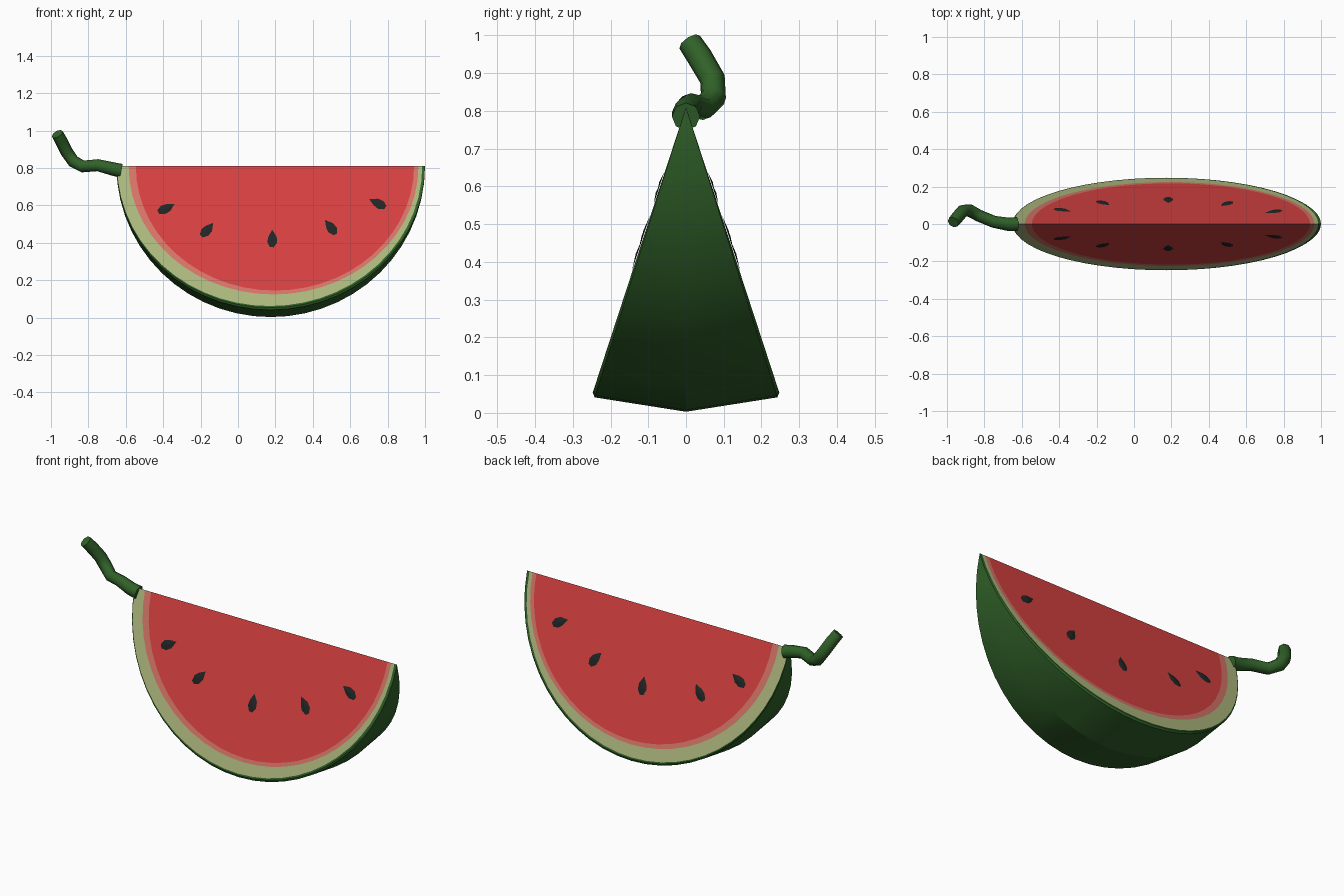
import bpy, bmesh, math
from mathutils import Vector

if "Cube" in bpy.data.objects:
    bpy.data.objects.remove(bpy.data.objects["Cube"])

TOP = 0.81                      # height of the ridge
A = math.radians(18.1)          # half opening angle of the wedge


def material(name, rgb):
    m = bpy.data.materials.new(name)
    m.diffuse_color = (*rgb, 1)
    m.use_nodes = True
    m.node_tree.nodes["Principled BSDF"].inputs["Base Color"].default_value = m.diffuse_color
    return m


RED = material("red flesh", (0.68, 0.053, 0.053))
PINK = material("pale pink flesh", (0.68, 0.18, 0.14))
PALE = material("pale rind", (0.42, 0.48, 0.21))
GREEN = material("dark green skin", (0.03, 0.12, 0.022))
SEED = material("black seed", (0.016, 0.019, 0.019))


def finish(bm, name, mats):
    me = bpy.data.meshes.new(name)
    bm.to_mesh(me)
    bm.free()
    ob = bpy.data.objects.new(name, me)
    bpy.context.collection.objects.link(ob)
    for m in mats:
        me.materials.append(m)
    return ob


def smooth(ob, angle):
    bpy.ops.object.select_all(action='DESELECT')
    ob.select_set(True)
    bpy.context.view_layer.objects.active = ob
    bpy.ops.object.shade_smooth_by_angle(angle=math.radians(angle))


# Slice: half-round arcs (centre x, radius x, depth, angle) joined into bands
N = 28
side = [(0.1975, 0.744, 0.0, A), (0.1975, 0.744, 0.70, A),
        (0.19, 0.775, 0.722, A), (0.17, 0.815, 0.787, A),
        (0.173, 0.822, 0.796, A), (0.175, 0.825, 0.806, A * 0.965),
        (0.175, 0.825, 0.807, 0.0)]
band_mats = [0, 1, 2, 3, 3, 3]
bm = bmesh.new()
for s in (-1, 1):
    rings = []
    for cx, rx, depth, ang in side:
        ring = []
        for i in range(N + 1):
            t = math.pi * i / N
            r = depth * math.sin(t)
            ring.append(bm.verts.new((cx - rx * math.cos(t),
                                      s * r * math.sin(ang),
                                      TOP - r * math.cos(ang))))
        rings.append(ring)
    for k, mi in enumerate(band_mats):
        for i in range(N):
            f = bm.faces.new((rings[k][i], rings[k][i + 1],
                              rings[k + 1][i + 1], rings[k + 1][i]))
            f.material_index = mi
bmesh.ops.remove_doubles(bm, verts=bm.verts, dist=0.0005)
bmesh.ops.recalc_face_normals(bm, faces=bm.faces)
smooth(finish(bm, "melon_slice", [RED, PINK, PALE, GREEN]), 16)

# Seeds: thin teardrop plates, tips turned toward the middle of the ridge
drop = [(0, 0.052), (0.024, 0.012), (0.025, -0.022), (0.008, -0.047),
        (-0.014, -0.045), (-0.027, -0.015), (-0.02, 0.015)]
spots = [(-0.385, 0.583), (-0.165, 0.468), (0.183, 0.42),
         (0.496, 0.482), (0.748, 0.61)]
bm = bmesh.new()
for s in (-1, 1):
    up = Vector((0, -s * math.sin(A), math.cos(A)))
    out = Vector((0, s * math.cos(A), math.sin(A)))
    for x, z in spots:
        c = Vector((x, 0, TOP)) - up * ((TOP - z) / math.cos(A))
        d = Vector((0.183 - x, 0.9 - z)).normalized()
        tip = Vector((d.x, 0, 0)) + up * d.y
        wide = Vector((d.y, 0, 0)) - up * d.x
        rim = [bm.verts.new(c + wide * u + tip * v + out * 0.0015) for u, v in drop]
        mid = bm.verts.new(c + out * 0.006)
        for i in range(len(rim)):
            f = bm.faces.new((rim[i], rim[(i + 1) % len(rim)], mid))
            f.normal_update()
            if f.normal.dot(out) < 0:
                f.normal_flip()
finish(bm, "seeds", [SEED])

# Stem: bent tube from the left corner
path = [(-0.625, 0, 0.785, 1.1), (-0.67, -0.002, 0.795, 1.05),
        (-0.75, 0.012, 0.815, 0.95), (-0.83, 0.045, 0.808, 0.95),
        (-0.88, 0.073, 0.835, 1.0), (-0.915, 0.07, 0.885, 1.0),
        (-0.945, 0.035, 0.945, 1.0), (-0.966, 0.01, 0.982, 0.95)]
cu = bpy.data.curves.new("stem_path", 'CURVE')
cu.dimensions = '3D'
cu.bevel_depth = 0.034
cu.bevel_resolution = 2
cu.use_fill_caps = True
sp = cu.splines.new('POLY')
sp.points.add(len(path) - 1)
for p, (x, y, z, r) in zip(sp.points, path):
    p.co = (x, y, z, 1)
    p.radius = r
tube = bpy.data.objects.new("stem_path", cu)
bpy.context.collection.objects.link(tube)
bpy.context.view_layer.update()
me = bpy.data.meshes.new_from_object(tube)
bpy.data.objects.remove(tube)
bm = bmesh.new()
bm.from_mesh(me)
bmesh.ops.remove_doubles(bm, verts=bm.verts, dist=0.0005)
bmesh.ops.recalc_face_normals(bm, faces=bm.faces)
for f in bm.faces:
    f.material_index = 0
smooth(finish(bm, "stem", [GREEN]), 50)
